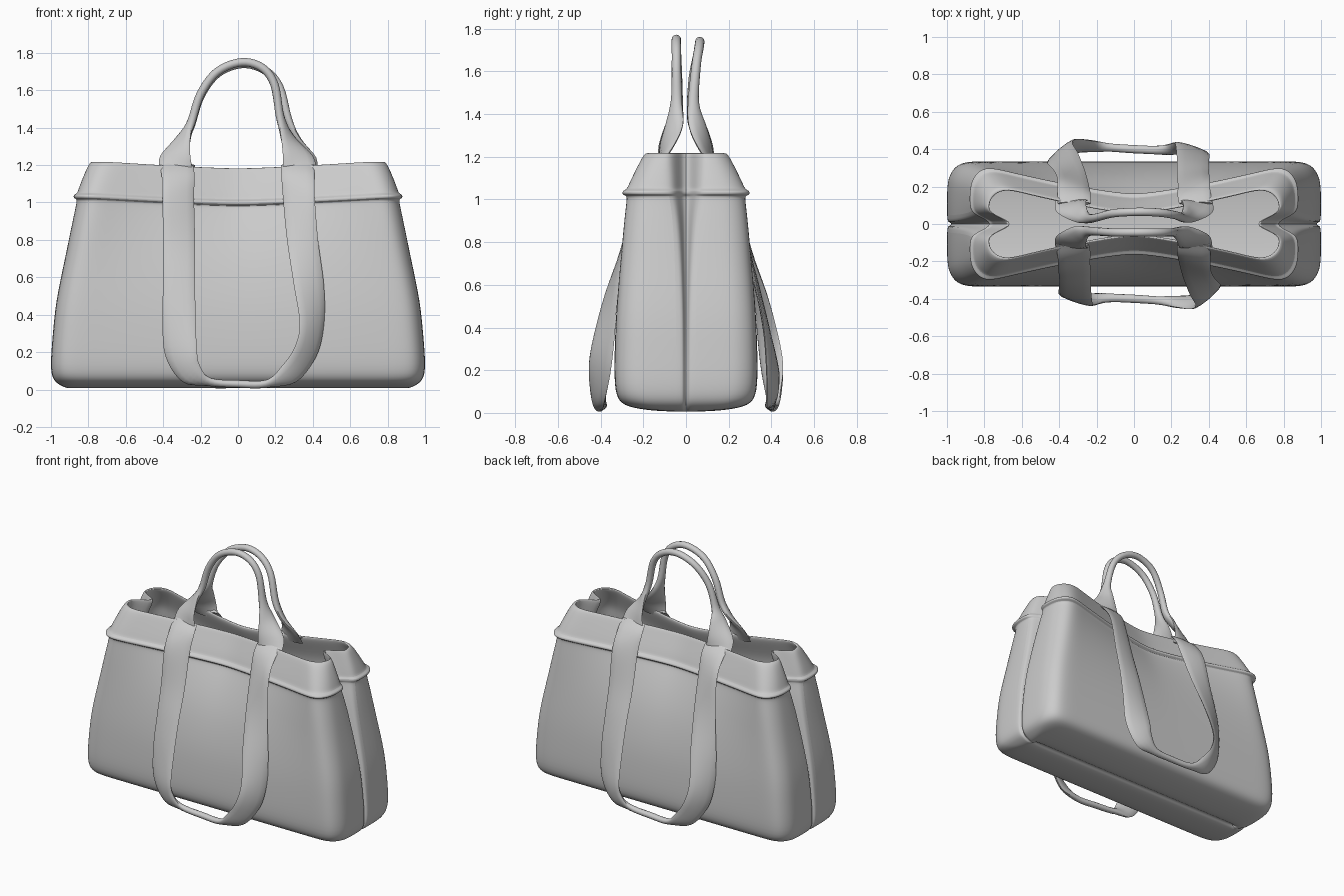
import bpy, bmesh, math
from mathutils import Vector


def loft(name, rings, strip_caps=False, subsurf=0):
    """Skin a list of equal-length closed rings into a smooth object."""
    bm = bmesh.new()
    rows = [[bm.verts.new(p) for p in r] for r in rings]
    n = len(rows[0])
    for a, b in zip(rows, rows[1:]):
        for i in range(n):
            bm.faces.new((a[i], a[(i + 1) % n], b[(i + 1) % n], b[i]))
    for r in (rows[0], rows[-1]):
        if strip_caps:  # bridge front and back points in strips
            h = n // 4
            for i in range(-h, h):
                quad = r[i % n], r[(i + 1) % n], r[(2 * h - i - 1) % n], r[(2 * h - i) % n]
                bm.faces.new(list(dict.fromkeys(quad)))
        else:
            bm.faces.new(r)
    bmesh.ops.recalc_face_normals(bm, faces=bm.faces)
    me = bpy.data.meshes.new(name)
    bm.to_mesh(me)
    bm.free()
    ob = bpy.data.objects.new(name, me)
    bpy.context.collection.objects.link(ob)
    if subsurf:
        m = ob.modifiers.new("subsurf", 'SUBSURF')
        m.levels = m.render_levels = subsurf
    bpy.ops.object.select_all(action='DESELECT')
    bpy.context.view_layer.objects.active = ob
    ob.select_set(True)
    bpy.ops.object.shade_smooth_by_angle(angle=math.radians(50))
    return ob


def section(z, xe, yk, yc, xs, g):
    """Horizontal slice: xe end, yk corner depth, yc depth at centre,
    xs seam fold at y = 0, g half width of that fold."""
    r = min(0.14, yk * 0.45)
    xk = xe - 0.1
    sag = 0.035 * max(0, min(1, (z - 0.75) / 0.25))
    q = []
    for i in range(8):
        s = (i / 7) ** 1.3
        q.append((xk * i / 7, yc + (yk - yc) * s, z - sag * (1 - s)))
    for a in (35, 65, 90):
        t = math.radians(a)
        q.append((xk + 0.1 * math.sin(t), yk - r + r * math.cos(t), z))
    g = min(g, yk * 0.4)
    q += [(xe, g, z), (xe - 0.25 * (xe - xs), g * 0.6, z), (xs, 0, z)]
    half = q + [(x, -y, w) for x, y, w in q[-2::-1]]
    return half + [(-x, y, w) for x, y, w in half[-2:0:-1]]


def sweep(name, pts, steps=5, sides=12):
    """Strap through keys (centre, half-width vector, half thickness)."""
    keys = [[*c, *w, t] for c, w, t in pts]
    keys = [keys[0]] + keys + [keys[-1]]
    path = []
    for k in range(1, len(keys) - 2):
        p0, p1, p2, p3 = keys[k - 1:k + 3]
        last = k == len(keys) - 3
        for s in range(steps + last):
            u = s / steps
            path.append([0.5 * (2 * b + (c - a) * u + (2 * a - 5 * b + 4 * c - d) * u ** 2
                                + (3 * b - a - 3 * c + d) * u ** 3)
                         for a, b, c, d in zip(p0, p1, p2, p3)])
    rings = []
    for i, v in enumerate(path):
        c, w = Vector(v[:3]), Vector(v[3:6])
        tan = Vector(path[min(i + 1, len(path) - 1)][:3]) - Vector(path[max(i - 1, 0)][:3])
        nrm = tan.cross(w).normalized() * v[6]
        rings.append([c + w * math.cos(a) + nrm * math.sin(a)
                      for a in (2 * math.pi * j / sides for j in range(sides))])
    return loft(name, rings)


# Bag body: grooved bottom, pinched walls, piping, tapered collar
levels = [
    (0.025, 0.86, 0.010, 0.010, 0.86, 0.02),
    (0.004, 0.89, 0.03, 0.03, 0.88, 0.02),
    (0.010, 0.925, 0.16, 0.16, 0.90, 0.02),
    (0.025, 0.955, 0.26, 0.26, 0.93, 0.02),
    (0.050, 0.99, 0.315, 0.315, 0.96, 0.02),
    (0.12, 1.005, 0.337, 0.337, 0.975, 0.02),
    (0.30, 0.99, 0.335, 0.33, 0.955, 0.02),
    (0.47, 0.975, 0.33, 0.315, 0.925, 0.02),
    (0.70, 0.925, 0.312, 0.265, 0.86, 0.03),
    (0.90, 0.885, 0.297, 0.19, 0.78, 0.045),
    (1.00, 0.863, 0.285, 0.145, 0.73, 0.065),
    (1.018, 0.863, 0.286, 0.14, 0.73, 0.07),
    (1.023, 0.880, 0.307, 0.16, 0.74, 0.075),
    (1.042, 0.880, 0.307, 0.16, 0.74, 0.075),
    (1.048, 0.86, 0.285, 0.135, 0.72, 0.075),
    (1.075, 0.853, 0.275, 0.13, 0.71, 0.075),
    (1.195, 0.805, 0.215, 0.075, 0.65, 0.08),
    (1.22, 0.785, 0.195, 0.065, 0.64, 0.08),
    (1.215, 0.77, 0.18, 0.05, 0.625, 0.08),
    (1.18, 0.785, 0.195, 0.055, 0.63, 0.08),
    (1.06, 0.835, 0.26, 0.115, 0.69, 0.075),
]
# inner wall follows the outer one down to the floor
wall = 0.018
levels += [(z, xe - wall, yk - wall, yc - wall, xs - wall, g + 0.01)
           for z, xe, yk, yc, xs, g in levels[10:4:-1]]
levels += [(0.06, 0.92, 0.24, 0.24, 0.90, 0.03), (0.045, 0.86, 0.03, 0.03, 0.85, 0.02)]
loft("bag_body", [section(*l) for l in levels], strip_caps=True, subsurf=2)

# Upright carry handles
front = [
    ((-.33, -.125, 1.16), (.09, 0, 0), .012), ((-.335, -.095, 1.25), (.08, -.03, 0), .016),
    ((-.29, -.055, 1.35), (.035, -.04, 0), .02), ((-.25, -.04, 1.43), (.01, -.026, 0), .022),
    ((-.20, -.04, 1.58), (0, -.022, 0), .022), ((-.11, -.045, 1.70), (0, -.022, 0), .022),
    ((.02, -.045, 1.75), (0, -.022, 0), .022), ((.13, -.045, 1.72), (0, -.022, 0), .022),
    ((.195, -.045, 1.63), (0, -.022, 0), .022), ((.225, -.045, 1.46), (-.01, -.026, 0), .022),
    ((.265, -.055, 1.35), (-.035, -.04, 0), .02), ((.32, -.09, 1.25), (-.08, -.03, 0), .016),
    ((.33, -.125, 1.16), (-.09, 0, 0), .012)]
sweep("front_handle", front)


def to_back(key):
    (x, y, z), (a, b, c), t = key
    lean = 0.03 * max(0, (z - 1.55) / 0.2)
    # the rear loop leans back and its right leg slants wider
    slant = 0.04 * math.sin(math.pi * (z - 1.16) / 0.6) if x > 0.1 else 0
    return (x + slant, -y + lean - (0.01 if z > 1.4 else 0), z - 0.01), (a, -b, c), t


sweep("back_handle", [to_back(k) for k in front])

# Long shoulder straps hanging down the front and the back
hang = [
    ((-.33, -.11, 1.20), (.09, 0, 0), .012), ((-.32, -.17, 1.14), (.088, .01, 0), .012),
    ((-.32, -.222, 1.03), (.085, .02, 0), .012), ((-.315, -.275, .80), (.085, .01, 0), .012),
    ((-.315, -.33, .60), (.085, 0, 0), .012), ((-.315, -.375, .40), (.088, -.01, 0), .013),
    ((-.305, -.405, .20), (.085, -.025, .015), .016), ((-.25, -.405, .085), (.045, -.025, .045), .02),
    ((-.15, -.395, .04), (.005, -.022, .015), .02), ((0, -.40, .03), (0, -.022, 0), .02),
    ((.15, -.41, .03), (-.005, -.022, .01), .02), ((.27, -.415, .08), (-.04, -.03, .04), .02),
    ((.36, -.405, .20), (-.06, -.05, .02), .016), ((.395, -.385, .35), (-.065, -.05, 0), .013),
    ((.38, -.35, .55), (-.08, -.03, 0), .012), ((.345, -.285, .80), (-.083, 0, 0), .012),
    ((.325, -.222, 1.03), (-.085, .02, 0), .012), ((.32, -.17, 1.14), (-.088, .01, 0), .012),
    ((.32, -.11, 1.20), (-.09, 0, 0), .012)]
sweep("front_shoulder_strap", hang)
sweep("back_shoulder_strap",
      [((-x, -y, z), (-a, -b, c), t) for (x, y, z), (a, b, c), t in hang])
